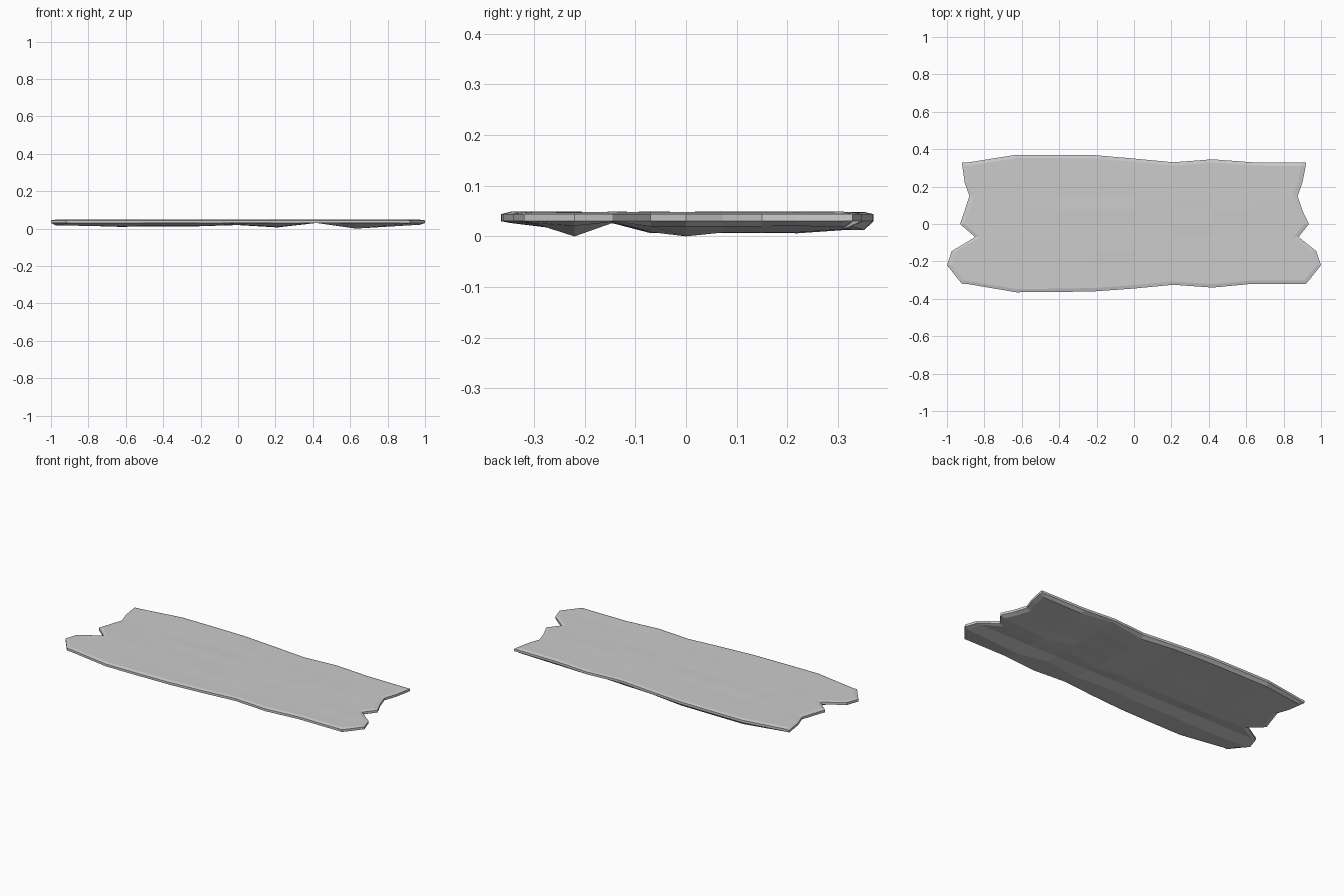
import bpy, bmesh, random

if "Cube" in bpy.data.objects:
    bpy.data.objects.remove(bpy.data.objects["Cube"])

random.seed(4)

# Outline stations: long edges (x, back y, front y)
LONG = [(-0.92, .328, -.32), (-.63, .37, -.365), (-.42, .37, -.364), (-.21, .368, -.36),
        (0, .35, -.345), (.21, .33, -.325), (.42, .346, -.34), (.63, .33, -.32), (.92, .328, -.32)]
# Broken ends (y, left x, right x)
ENDS = [(-.32, -.92, .92), (-.305, -.935, .935), (-.22, -1, 1), (-.145, -.975, .975),
        (-.07, -.85, .88), (0, -.93, .935), (.073, -.905, .9), (.15, -.88, .875),
        (.22, -.905, .9), (.308, -.918, .918), (.328, -.92, .92)]
# Underside relief: lowest height of each lengthwise row and each crosswise column
ROW_Z = [.03, .026, .0, .026, .006, .0, .006, .006, .006, .012, .03]
COL_Z = [.03, .017, .009, .012, .012, .018, .006, .03, .0, .018, .03]


def station(i):
    """Long-edge data of column i, with a narrow column just inside each end."""
    return LONG[min(max(i - 1, 0), 8)]


def point(i, j):
    """Plan position of grid point: column i along x, row j along y."""
    x, back, front = station(i)
    y, left, right = ENDS[j]
    if i == 0:
        x = left
    elif i == 10:
        x = right
    elif i == 1:
        x = left + .025
    elif i == 9:
        x = right - .025
    y = {0: front, 1: front + .018, 9: back - .018, 10: back}.get(j, y)
    return x, y


bm = bmesh.new()
N = 11
top, under = {}, {}
for i in range(N):
    for j in range(N):
        x, y = point(i, j)
        rim = i in (0, N - 1) or j in (0, N - 1)
        top[i, j] = bm.verts.new((x, y, .044 if rim else .048 + random.uniform(-.001, .001)))
        z = .03 if rim else min(.03, max(ROW_Z[j], COL_Z[i]) + random.uniform(0, .003))
        if (i, j) == (8, 2):
            z = 0
        under[i, j] = bm.verts.new((x, y, z))

# Top and underside
for i in range(N - 1):
    for j in range(N - 1):
        ring = [(i, j), (i + 1, j), (i + 1, j + 1), (i, j + 1)]
        bm.faces.new([top[k] for k in ring])
        bm.faces.new([under[k] for k in reversed(ring)])

# Thin side wall around the rim
M = N - 1
loop = ([(i, 0) for i in range(M)] + [(M, j) for j in range(M)]
        + [(i, M) for i in range(M, 0, -1)] + [(0, j) for j in range(M, 0, -1)])
for a, b in zip(loop, loop[1:] + loop[:1]):
    bm.faces.new([under[a], under[b], top[b], top[a]])

bmesh.ops.recalc_face_normals(bm, faces=bm.faces)
mesh = bpy.data.meshes.new("broken_slab")
bm.to_mesh(mesh)
bm.free()
slab = bpy.data.objects.new("broken_slab", mesh)
bpy.context.collection.objects.link(slab)
